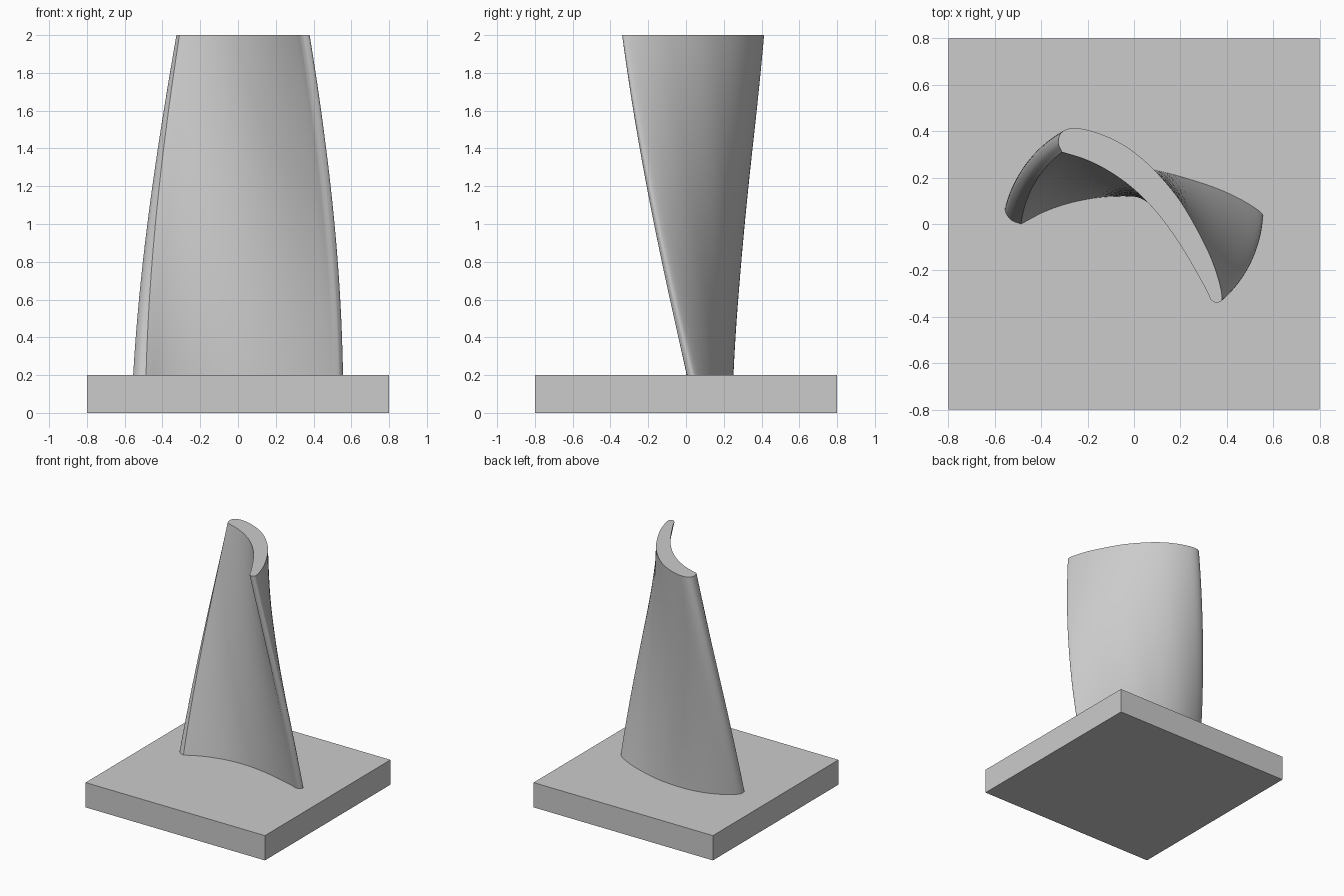
import bpy, bmesh, math
from mathutils import Matrix, Vector

if "Cube" in bpy.data.objects:
    bpy.data.objects.remove(bpy.data.objects["Cube"], do_unlink=True)

grey = bpy.data.materials.new("plain grey")
grey.use_nodes = True
grey.diffuse_color = (0.6, 0.6, 0.6, 1)
grey.node_tree.nodes["Principled BSDF"].inputs["Base Color"].default_value = (0.6, 0.6, 0.6, 1)


def make_object(name, bm):
    bmesh.ops.recalc_face_normals(bm, faces=bm.faces)
    mesh = bpy.data.meshes.new(name)
    bm.to_mesh(mesh)
    bm.free()
    mesh.materials.append(grey)
    obj = bpy.data.objects.new(name, mesh)
    bpy.context.collection.objects.link(obj)
    return obj


def spline(points, steps=6):
    """Smooth open curve through the points, leaving out the last one."""
    p = [Vector(q) for q in points]
    p = [2 * p[0] - p[1]] + p + [2 * p[-1] - p[-2]]
    out = []
    for a, b, c, d in zip(p, p[1:], p[2:], p[3:]):
        for i in range(steps):
            t = i / steps
            out.append(b + (c - a) * t / 2 + (2 * a - 5 * b + 4 * c - d) * t**2 / 2
                       + (3 * b - a - 3 * c + d) * t**3 / 2)
    return out


# Square base slab
bm = bmesh.new()
bmesh.ops.create_cube(bm, size=1, matrix=Matrix.Translation((0, 0, 0.1)) @ Matrix.Diagonal((1.6, 1.6, 0.2, 1)))
make_object("base", bm)

# Blade section: hollow side, then trailing edge, crowned side and leading edge
hollow = [(-0.487, 0), (-0.381, 0.055), (-0.263, 0.094), (-0.122, 0.117),
          (0.039, 0.116), (0.228, 0.086), (0.44, 0.03), (0.515, 0.004)]
crown = [(0.515, 0.004), (0.541, 0.01), (0.551, 0.045), (0.456, 0.108), (0.314, 0.169),
         (0.09, 0.232), (-0.098, 0.251), (-0.248, 0.243), (-0.369, 0.212),
         (-0.476, 0.161), (-0.538, 0.11), (-0.555, 0.06), (-0.53, 0.018), (-0.487, 0)]
section = spline(hollow) + spline(crown)

# Twisted, tapering blade, sunk slightly into the base
base_top, tip, root, levels = 0.2, 2.0, 0.15, 48
bm = bmesh.new()
rings = []
for k in range(levels + 1):
    z = root + (tip - root) * k / levels
    t = (z - base_top) / (tip - base_top)
    turn = Matrix.Rotation(-math.radians(45) * t, 2) * (1 - 0.1 * t)
    rings.append([bm.verts.new((*(turn @ p), z)) for p in section])
n = len(section)
for low, high in zip(rings, rings[1:]):
    for i in range(n):
        j = (i + 1) % n
        bm.faces.new((low[i], low[j], high[j], high[i]))
bm.faces.new(rings[0])
bm.faces.new(rings[-1])
blade = make_object("twisted_blade", bm)

bpy.ops.object.select_all(action="DESELECT")
blade.select_set(True)
bpy.context.view_layer.objects.active = blade
bpy.ops.object.shade_smooth_by_angle(angle=math.radians(30))
